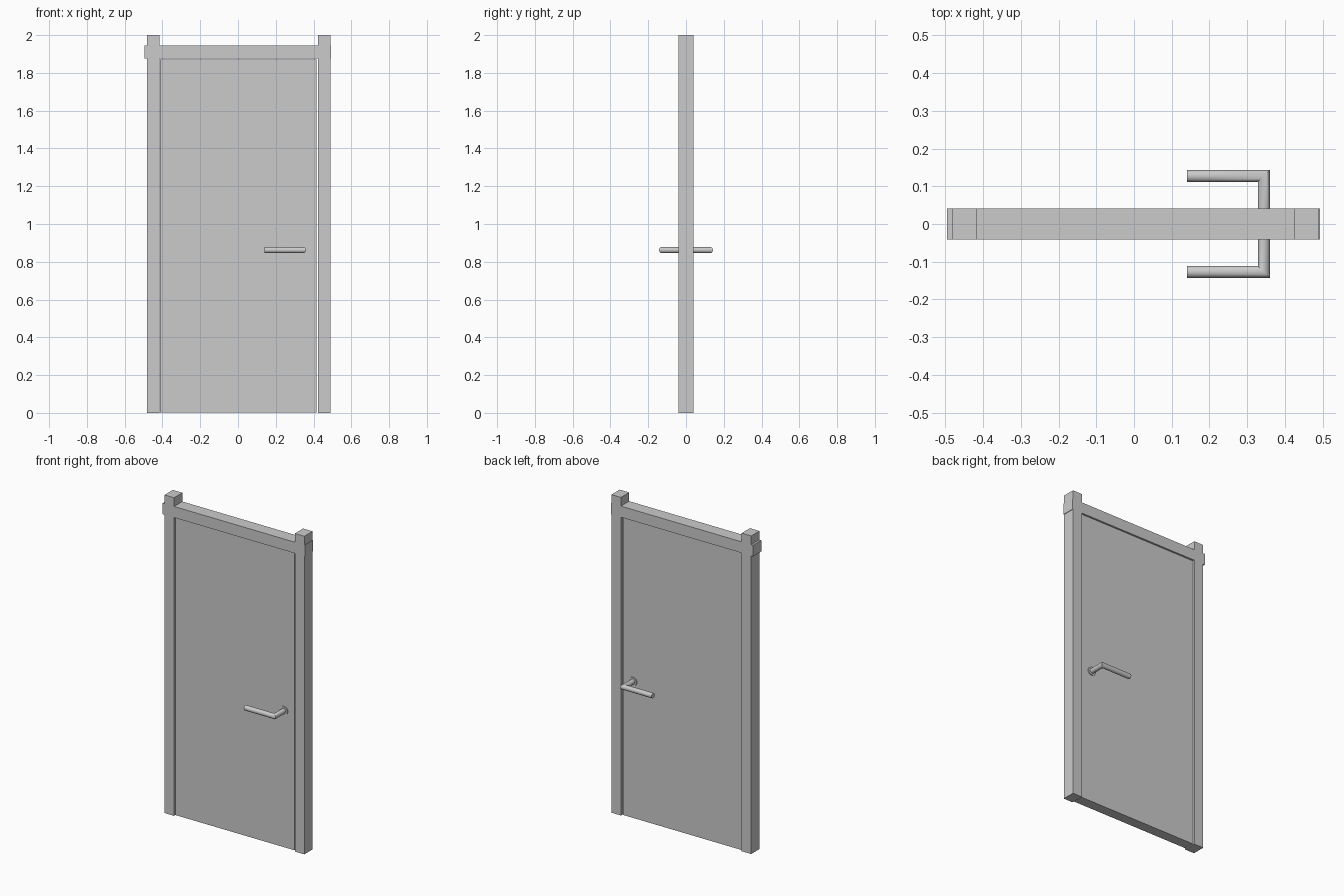
import bpy, bmesh, math

if "Cube" in bpy.data.objects:
    bpy.data.objects.remove(bpy.data.objects["Cube"])

def finish(name, bm, smooth=False):
    bmesh.ops.recalc_face_normals(bm, faces=bm.faces[:])
    mesh = bpy.data.meshes.new(name)
    bm.to_mesh(mesh)
    bm.free()
    obj = bpy.data.objects.new(name, mesh)
    bpy.context.collection.objects.link(obj)
    if smooth:
        bpy.ops.object.select_all(action='DESELECT')
        obj.select_set(True)
        bpy.context.view_layer.objects.active = obj
        bpy.ops.object.shade_smooth_by_angle(angle=math.radians(35))
    return obj

def box(name, x, y, z):
    bm = bmesh.new()
    bmesh.ops.create_cube(bm, size=1)
    for v in bm.verts:
        v.co = [r[0] if c < 0 else r[1] for c, r in zip(v.co, (x, y, z))]
    return finish(name, bm)

def loft(name, ring_point, stations, sides=24):
    """Skin circular rings; ring_point(station, cos, sin) gives each vertex."""
    bm = bmesh.new()
    angles = [2 * math.pi * i / sides for i in range(sides)]
    rings = [[bm.verts.new(ring_point(s, math.cos(a), math.sin(a))) for a in angles]
             for s in stations]
    for lo, hi in zip(rings, rings[1:]):
        for i in range(sides):
            j = (i + 1) % sides
            bm.faces.new((lo[i], lo[j], hi[j], hi[i]))
    bm.faces.new(rings[0])
    bm.faces.new(rings[-1])
    return finish(name, bm, smooth=True)

# Frame
box("left_post", (-0.482, -0.416), (-0.041, 0.041), (0, 2))
box("right_post", (0.424, 0.49), (-0.041, 0.041), (0, 2))
box("header", (-0.495, 0.493), (-0.0408, 0.0408), (1.875, 1.945))

# Door leaf, slightly recessed with a narrow gap on the latch side
box("door_panel", (-0.412, 0.415), (-0.033, 0.033), (0.003, 1.872))

# Handle on each side: round rose and mitred lever
CX, CZ, REACH, R, TIP = 0.344, 0.862, 0.127, 0.016, 0.14
for side, s in (("front", -1), ("back", 1)):
    loft(side + "_rose",
         lambda y, c, n: (CX + 0.027 * c, s * y, CZ + 0.027 * n), (0.03, 0.039))

    def lever_point(station, c, n):
        x = TIP if station == "tip" else CX + R * c
        y = 0.03 if station == "root" else REACH + R * c
        return x, s * y, CZ + R * n
    loft(side + "_lever", lever_point, ("root", "elbow", "tip"))
